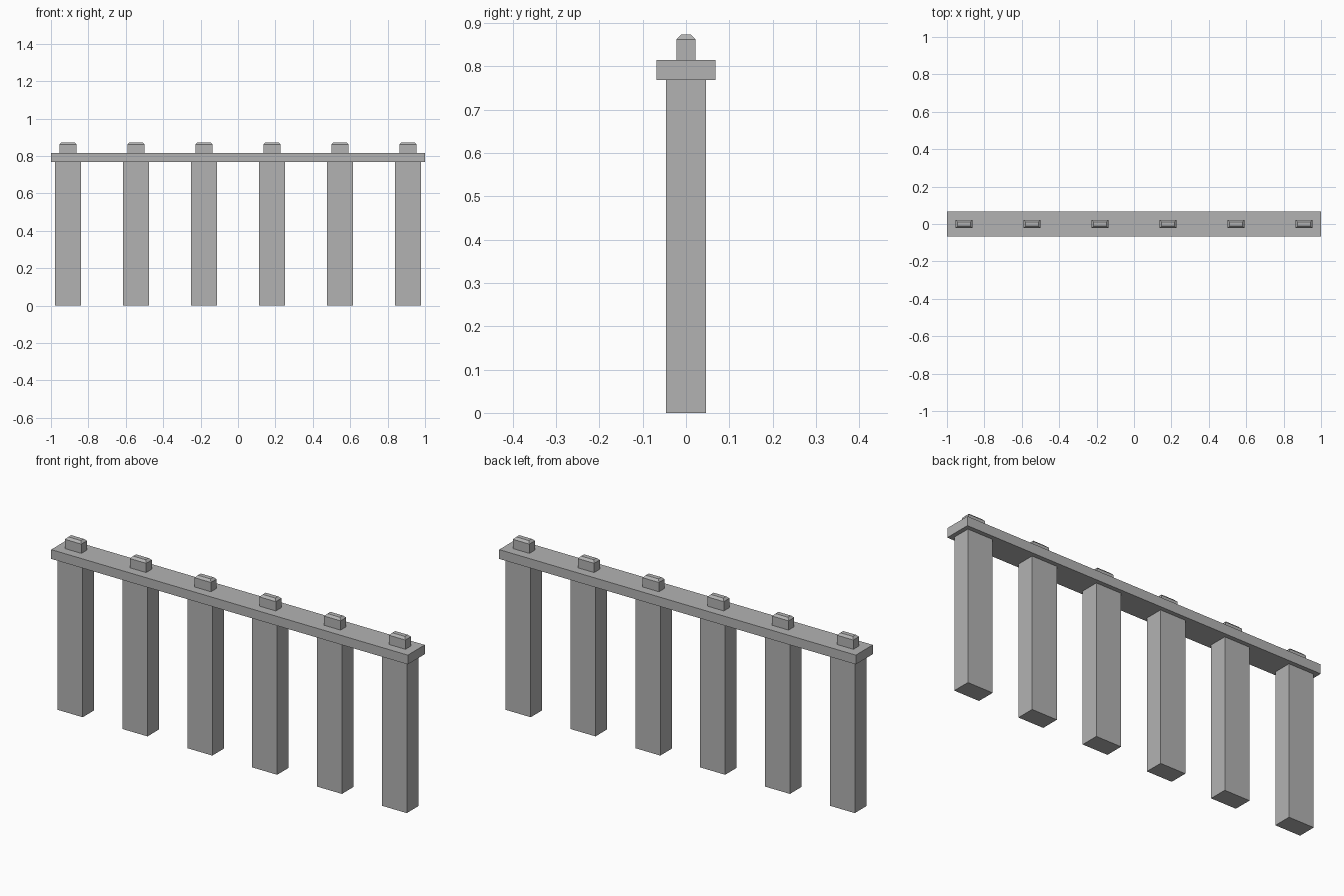
import bpy
import bmesh

default = bpy.data.objects.get("Cube")
if default:
    bpy.data.objects.remove(default, do_unlink=True)

# Single stone grey
stone = bpy.data.materials.new("stone_grey")
stone.use_nodes = True
grey = (0.45, 0.45, 0.45, 1)
stone.diffuse_color = grey
stone.node_tree.nodes["Principled BSDF"].inputs["Base Color"].default_value = grey


def box(name, x, width, depth, bottom, top, chamfer=0):
    """Box centred on y = 0, optionally with its top edges chamfered."""
    bm = bmesh.new()
    bmesh.ops.create_cube(bm, size=1)
    for v in bm.verts:
        v.co.x *= width
        v.co.y *= depth
        v.co.z = top if v.co.z > 0 else bottom
    if chamfer:
        rim = [e for e in bm.edges if all(v.co.z == e.verts[0].co.z and
               v.co.z > (bottom + top) / 2 for v in e.verts)]
        bmesh.ops.bevel(bm, geom=rim, offset=chamfer, segments=1, affect='EDGES')
    mesh = bpy.data.meshes.new(name)
    bm.to_mesh(mesh)
    bm.free()
    mesh.materials.append(stone)
    obj = bpy.data.objects.new(name, mesh)
    obj.location.x = x
    bpy.context.collection.objects.link(obj)
    return obj


# Long rail lying across the posts
box("top_rail", 0, 2.0, 0.136, 0.768, 0.815)

# Six posts, each with a small chamfered cap block above the rail
count, spacing = 6, 0.3635
for i in range(count):
    x = (i - (count - 1) / 2) * spacing
    box(f"post_{i + 1}", x, 0.14, 0.092, 0, 0.768)
    box(f"cap_{i + 1}", x, 0.092, 0.045, 0.815, 0.873, chamfer=0.011)
